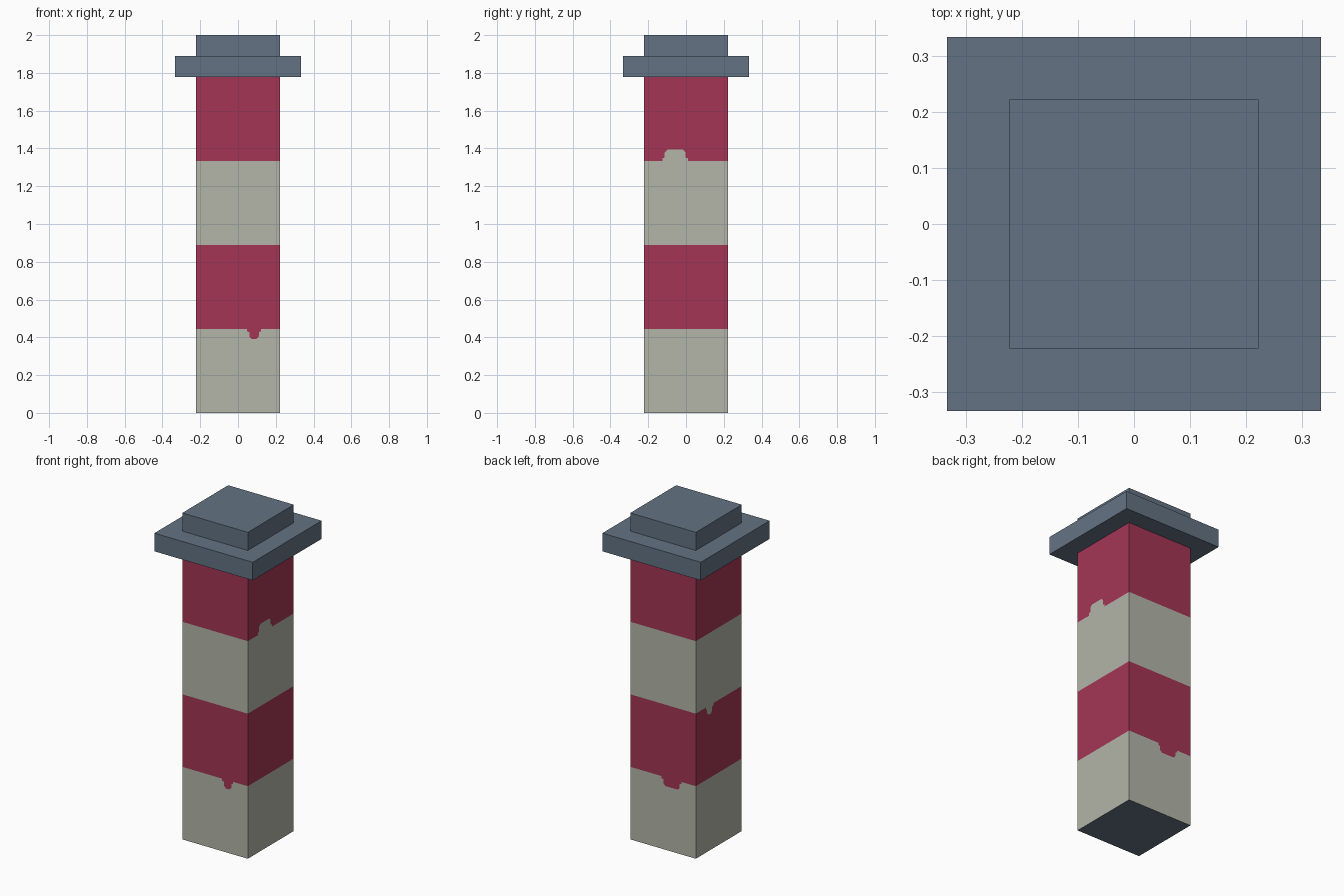
import bpy
import bmesh
from mathutils import Matrix, Vector
from math import radians

old = bpy.data.objects.get("Cube")
if old:
    bpy.data.objects.remove(old, do_unlink=True)


def make_material(name, rgb):
    mat = bpy.data.materials.new(name)
    mat.use_nodes = True
    mat.diffuse_color = (*rgb, 1)
    mat.node_tree.nodes["Principled BSDF"].inputs["Base Color"].default_value = (*rgb, 1)
    return mat


cream = make_material("cream paint", (0.456, 0.462, 0.392))
crimson = make_material("crimson paint", (0.371, 0.036, 0.091))
slate = make_material("slate", (0.127, 0.171, 0.227))

HALF = 2 / 9          # half width of the tower shaft
BAND = 4 / 9          # height of one painted band
SLAB = 1 / 9          # height of each roof slab


def add_object(name, bm, materials):
    mesh = bpy.data.meshes.new(name)
    bm.to_mesh(mesh)
    bm.free()
    for mat in materials:
        mesh.materials.append(mat)
    obj = bpy.data.objects.new(name, mesh)
    bpy.context.collection.objects.link(obj)
    return obj


def box(name, half, bottom, height, mat):
    bm = bmesh.new()
    bmesh.ops.create_cube(bm, size=1)
    bmesh.ops.scale(bm, vec=(2 * half, 2 * half, height), verts=bm.verts)
    bmesh.ops.translate(bm, vec=(0, 0, bottom + height / 2), verts=bm.verts)
    return add_object(name, bm, [mat])


def seam(level, drip):
    """Paint edge across one wall, with an optional rounded run of paint."""
    z = level * BAND
    points = [(-HALF, z)]
    if drip:
        left, right, reach = drip
        # Flared foot, straight sides and chamfered tip
        steps = [(0, 0), (0, 0.25), (0.012, 0.3), (0.012, 0.75), (0.026, 1)]
        points += [(left + inset, z + reach * t) for inset, t in steps]
        points += [(right - inset, z + reach * t) for inset, t in reversed(steps)]
    return points + [(HALF, z)]


# Runs of paint: wall -> {band seam: (left, right, reach)}, in wall coordinates
drips = {
    "front": {1: (0.048, 0.122, -0.054)},
    "right": {3: (-0.125, 0.01, 0.06)},
    "back": {1: (-0.01, 0.125, -0.054)},
    "left": {2: (-0.126, -0.052, -0.054)},
}

# Shaft: each wall is cut into bands along its seams
bm = bmesh.new()
for turn, wall in enumerate(drips.values()):
    spin = Matrix.Rotation(radians(90 * turn), 4, "Z")
    rows = [[bm.verts.new(spin @ Vector((u, -HALF, z))) for u, z in seam(i, wall.get(i))]
            for i in range(5)]
    for i in range(4):
        face = bm.faces.new(rows[i] + rows[i + 1][::-1])
        face.material_index = i % 2
bmesh.ops.remove_doubles(bm, verts=bm.verts, dist=0.0005)

# Closed ends of the shaft
ends = bmesh.ops.holes_fill(bm, edges=[e for e in bm.edges if e.is_boundary], sides=4)
for face in ends["faces"]:
    face.material_index = 2
bmesh.ops.recalc_face_normals(bm, faces=bm.faces)
bmesh.ops.triangulate(bm, faces=[f for f in bm.faces if len(f.verts) > 4])
add_object("tower_shaft", bm, [cream, crimson, slate])

# Stepped roof
box("roof_ledge", 1.5 * HALF, 4 * BAND, SLAB, slate)
box("roof_block", HALF, 4 * BAND + SLAB, SLAB, slate)
